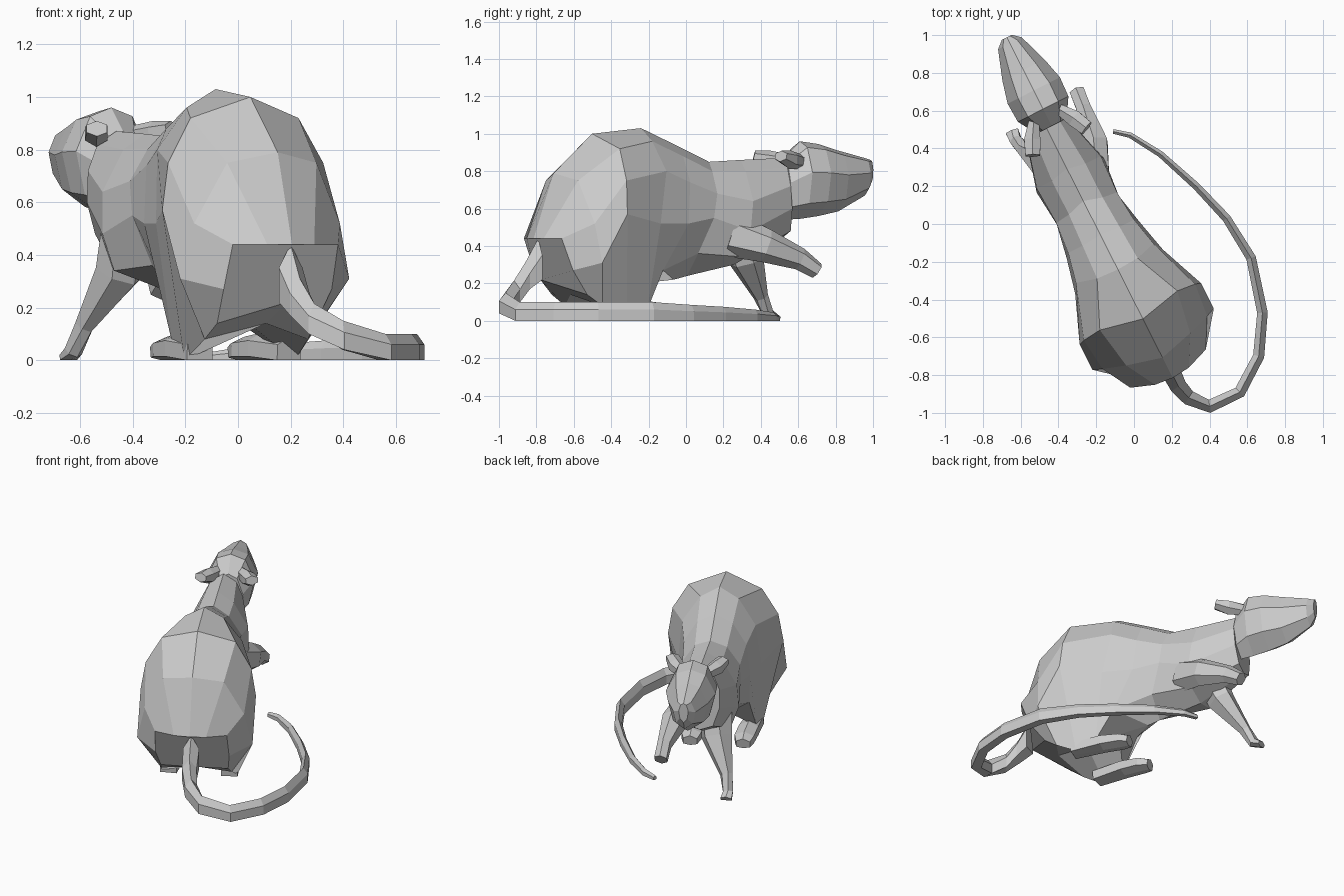
import bpy, bmesh, math
from mathutils import Vector, Matrix

# The animal is straight and symmetrical in its own frame, then turned on the grid
TURN = Matrix.Translation((-0.165, -0.083, 0)) @ Matrix.Rotation(math.atan2(0.45, 0.89), 4, 'Z')
WORLD = Matrix.Identity(4)


def loft(name, rings, mat=WORLD):
    bm = bmesh.new()
    rows = [[bm.verts.new(mat @ Vector(p)) for p in r] for r in rings]
    n = len(rows[0])
    for a, b in zip(rows, rows[1:]):
        for i in range(n):
            j = (i + 1) % n
            bm.faces.new((a[i], a[j], b[j], b[i]))
    bm.faces.new(rows[0])
    bm.faces.new(rows[-1])
    bmesh.ops.recalc_face_normals(bm, faces=bm.faces)
    me = bpy.data.meshes.new(name)
    bm.to_mesh(me)
    bm.free()
    ob = bpy.data.objects.new(name, me)
    bpy.context.collection.objects.link(ob)
    return ob


def mirrored(half):
    return half + [(-x, y, z) for x, y, z in half[-2:0:-1]]


def tube(name, pts, n=6, mat=WORLD):
    # pts: x, y, z, half width, half height
    c = [Vector(p[:3]) for p in pts]
    rings = []
    for k, p in enumerate(pts):
        t = (c[min(k + 1, len(c) - 1)] - c[max(k - 1, 0)]).normalized()
        side = t.cross(Vector((0, 0, 1))).normalized()
        up = side.cross(t)
        ring = []
        for i in range(n):
            a = 2 * math.pi * (i + 0.5) / n
            v = c[k] + side * p[3] * math.cos(a) + up * p[4] * math.sin(a)
            v.z = max(v.z, 0)
            ring.append(v)
        rings.append(ring)
    return loft(name, rings, mat)


# Body with haunches: half sections from ridge to belly
body = [
    [(0, -.82, .44), (.1, -.81, .44), (.224, -.765, .44), (.23, -.7, .27), (.21, -.605, .14), (0, -.78, .22)],
    [(0, -.70, .79), (.19, -.65, .75), (.31, -.61, .52), (.36, -.59, .31), (.22, -.52, .08), (0, -.6, .14)],
    [(0, -.47, 1.0), (.23, -.42, .92), (.33, -.43, .75), (.36, -.44, .57), (.235, -.38, .0), (0, -.4, .16)],
    [(0, -.177, 1.03), (.12, -.17, .96), (.23, -.14, .8), (.26, -.19, .52), (.22, -.25, .06), (0, -.18, .2)],
    [(0, .03, .94), (.11, .02, .88), (.195, .02, .74), (.215, 0, .52), (.19, -.14, .27), (0, .02, .22)],
    [(0, .23, .85), (.1, .2, .8), (.18, .19, .68), (.18, .17, .55), (.13, .1, .36), (0, .1, .24)],
    [(0, .42, .86), (.1, .4, .8), (.19, .4, .64), (.2, .38, .48), (.15, .38, .34), (0, .38, .30)],
    [(0, .66, .87), (.08, .66, .82), (.12, .66, .72), (.12, .67, .6), (.08, .68, .48), (0, .68, .45)],
]
loft("body", [mirrored(r) for r in body], TURN)

# Head: position along, half width, top, bottom
HEAD = TURN @ Matrix.Translation((.03, 0, 0))
rings = []
for y, w, top, bot in [(.66, .09, .87, .54), (.76, .15, .96, .545), (.87, .155, .945, .56),
                       (.99, .125, .91, .585), (1.15, .07, .87, .67), (1.185, .03, .86, .73)]:
    h = top - bot
    rings.append(mirrored([(0, y, top), (w * .6, y, top - .08 * h), (w, y, top - .4 * h),
                           (w * .75, y, top - .8 * h), (0, y, bot)]))
loft("head", rings, HEAD)

# Ears and hind feet, one per side
for side, s in (("left", -1), ("right", 1)):
    tube(side + "_ear", [(s * .07, .73, .85, .03, .04), (s * .125, .64, .86, .05, .05),
                         (s * .16, .565, .88, .045, .03)], 6, HEAD)
    tube(side + "_hind_foot", [(s * .19, -.42, .03, .06, .06), (s * .175, -.22, .045, .07, .06),
                               (s * .165, -.1, .04, .07, .05), (s * .165, -.04, .03, .05, .04)], 6, TURN)

# Standing foreleg and raised foreleg, each growing out of the shoulder
tube("left_front_leg", [(-.41, .26, .54, .11, .09), (-.455, .32, .33, .10, .09),
                        (-.585, .40, .13, .04, .04), (-.625, .44, .035, .035, .035),
                        (-.645, .49, .01, .04, .02)])
tube("right_front_leg", [(-.20, .24, .46, .08, .12), (-.21, .43, .40, .08, .09),
                         (-.265, .61, .33, .045, .06), (-.30, .70, .268, .045, .045)])

# Tail: x, y, underside, half width, height; section is a block with a ridge
tail = [(.2, -.79, .22, .05, .22), (.235, -.86, .17, .045, .14), (.29, -.92, .1, .04, .115),
        (.4, -.965, .04, .035, .11), (.56, -.89, 0, .032, .1), (.66, -.7, 0, .03, .1),
        (.68, -.47, 0, .028, .1), (.62, -.18, 0, .026, .1), (.49, .03, 0, .023, .085),
        (.33, .2, 0, .02, .075), (.14, .37, 0, .017, .06), (-.02, .47, 0, .015, .045),
        (-.11, .49, 0, .012, .03)]
rings = []
for k, (x, y, z, w, h) in enumerate(tail):
    a, b = tail[max(k - 1, 0)], tail[min(k + 1, len(tail) - 1)]
    d = Vector((b[1] - a[1], a[0] - b[0], 0)).normalized() * w
    c = Vector((x, y, z))
    rings.append([c - d, c + d, c + d + Vector((0, 0, h * .6)), c + Vector((0, 0, h)),
                  c - d + Vector((0, 0, h * .6))])
loft("tail", rings)
